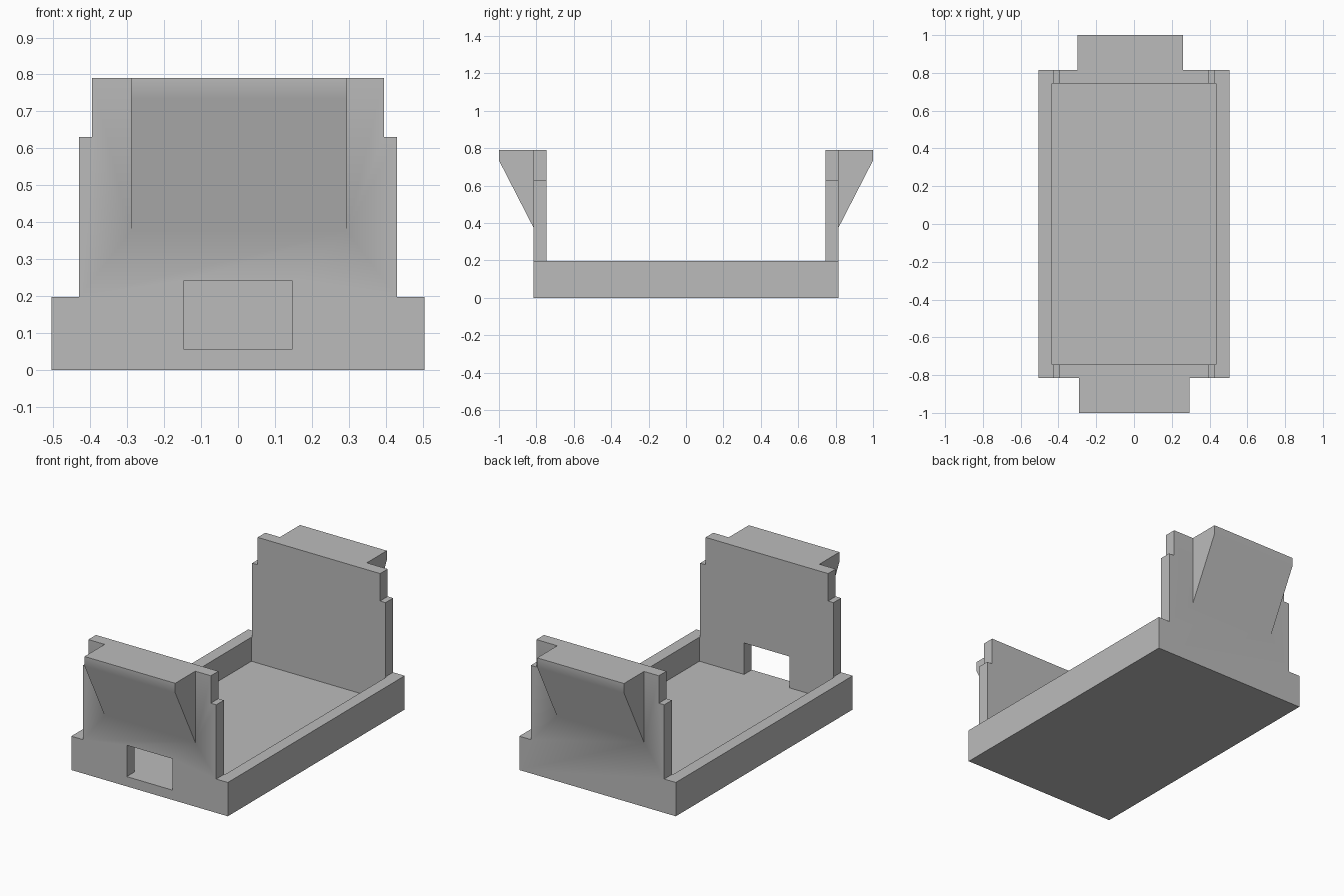
import bpy, bmesh, math
from mathutils import Vector

cube = bpy.data.objects.get("Cube")
if cube:
    bpy.data.objects.remove(cube, do_unlink=True)

grey = bpy.data.materials.new("plain_grey")
grey.use_nodes = True
colour = (0.5, 0.5, 0.5, 1)
grey.diffuse_color = colour
grey.node_tree.nodes["Principled BSDF"].inputs["Base Color"].default_value = colour


def prism(name, points, axis, lo, hi):
    """Extrude a closed profile along x (points are y, z) or y (points are x, z)."""
    place = (lambda p: (lo, *p)) if axis == "x" else (lambda p: (p[0], lo, p[1]))
    step = Vector((hi - lo, 0, 0)) if axis == "x" else Vector((0, hi - lo, 0))
    bm = bmesh.new()
    face = bm.faces.new([bm.verts.new(place(p)) for p in points])
    grown = bmesh.ops.extrude_face_region(bm, geom=[face])["geom"]
    verts = [v for v in grown if isinstance(v, bmesh.types.BMVert)]
    bmesh.ops.translate(bm, verts=verts, vec=step)
    bmesh.ops.recalc_face_normals(bm, faces=bm.faces)
    mesh = bpy.data.meshes.new(name)
    bm.to_mesh(mesh)
    bm.free()
    mesh.materials.append(grey)
    obj = bpy.data.objects.new(name, mesh)
    bpy.context.collection.objects.link(obj)
    return obj


def block(name, x, y, z0, z1):
    return prism(name, [(-x, z0), (x, z0), (x, z1), (-x, z1)], "y", *y)


def combine(target, tool, operation):
    mod = target.modifiers.new(tool.name, "BOOLEAN")
    mod.operation, mod.solver, mod.object = operation, "EXACT", tool
    bpy.context.view_layer.objects.active = target
    bpy.ops.object.modifier_apply(modifier=mod.name)
    bpy.data.objects.remove(tool, do_unlink=True)


wall, inner, rim, floor, top = 0.815, 0.745, 0.197, 0.057, 0.79

# Stepped end-panel outline, run the full length
half = [(0.505, 0), (0.505, rim), (0.43, rim), (0.43, 0.63), (0.395, 0.63), (0.395, top)]
outline = half + [(-x, z) for x, z in reversed(half)]
tray = prism("tray_with_end_panels", outline, "y", -wall, wall)

# Open the space between the end panels, hollow the tray, cut the front port
combine(tray, block("opening", 1, (-inner, inner), rim, 1), "DIFFERENCE")
combine(tray, block("hollow", 0.435, (-inner, inner), floor, 0.5), "DIFFERENCE")
combine(tray, block("port", 0.147, (-0.9, -0.7), floor, 0.24), "DIFFERENCE")

# Sloped ledges overhanging each end
for name, side, x0, x1 in (("front_ledge", -1, -0.29, 0.295), ("back_ledge", 1, -0.3, 0.26)):
    profile = [(0.78, 0.375), (wall, 0.375), (1, 0.735), (1, top), (0.78, top)]
    ledge = prism(name, [(side * y, z) for y, z in profile], "x", x0, x1)
    combine(tray, ledge, "UNION")

# Smooth the gentle slope into the panels, keep the square edges sharp
bpy.ops.object.select_all(action="DESELECT")
tray.select_set(True)
bpy.context.view_layer.objects.active = tray
bpy.ops.object.shade_smooth_by_angle(angle=math.radians(30))
